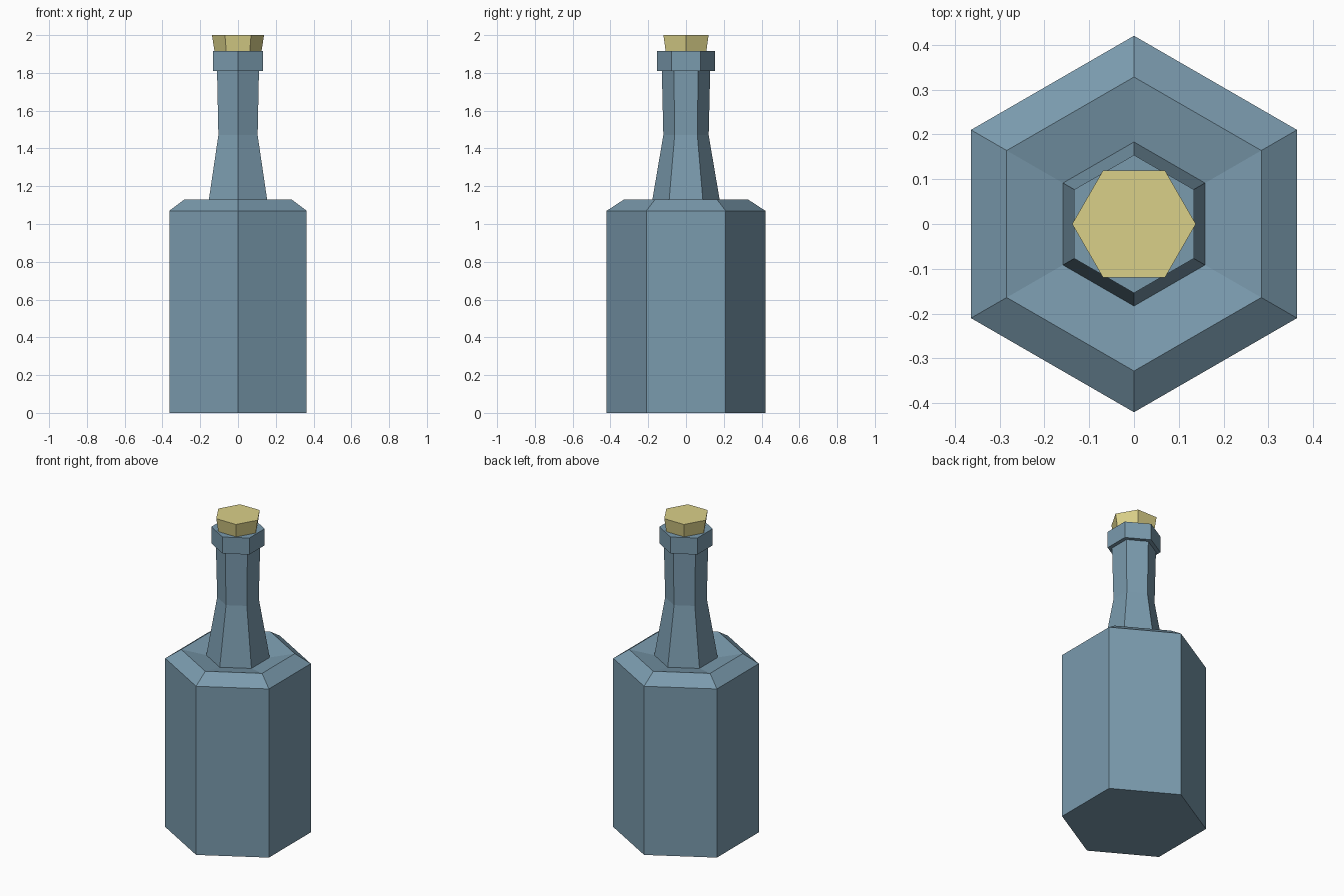
import bpy
import bmesh
from math import cos, sin, pi

cube = bpy.data.objects.get("Cube")
if cube:
    bpy.data.objects.remove(cube, do_unlink=True)

SIDES = 6


def make_material(name, color):
    mat = bpy.data.materials.new(name)
    mat.use_nodes = True
    mat.diffuse_color = color
    bsdf = next(n for n in mat.node_tree.nodes if n.type == "BSDF_PRINCIPLED")
    bsdf.inputs["Base Color"].default_value = color
    return mat


def faceted_turning(name, profile, start_angle, mat):
    """Stack six-sided rings from (radius, height) pairs and cap both ends."""
    bm = bmesh.new()
    rings = []
    for radius, z in profile:
        angles = [start_angle + 2 * pi * i / SIDES for i in range(SIDES)]
        rings.append([bm.verts.new((radius * cos(a), radius * sin(a), z)) for a in angles])
    for low, high in zip(rings, rings[1:]):
        for i in range(SIDES):
            j = (i + 1) % SIDES
            bm.faces.new((low[i], low[j], high[j], high[i]))
    bm.faces.new(rings[0][::-1])
    bm.faces.new(rings[-1])
    mesh = bpy.data.meshes.new(name)
    bm.to_mesh(mesh)
    bm.free()
    mesh.materials.append(mat)
    obj = bpy.data.objects.new(name, mesh)
    bpy.context.collection.objects.link(obj)
    return obj


glass = make_material("blue_grey_glass", (0.195, 0.325, 0.42, 1))
cork = make_material("pale_cork", (0.70, 0.63, 0.25, 1))

# Bottle: straight body, bevelled rim, dished shoulder, tapered neck, collar
bottle_profile = [
    (0.42, 0.0), (0.42, 1.07),
    (0.328, 1.13), (0.183, 1.10),
    (0.12, 1.47), (0.128, 1.81),
    (0.154, 1.81), (0.154, 1.915),
]
faceted_turning("bottle", bottle_profile, pi / 2, glass)

# Stopper: flared plug turned so its corners face sideways
faceted_turning("stopper", [(0.122, 1.90), (0.138, 2.0)], 0, cork)
